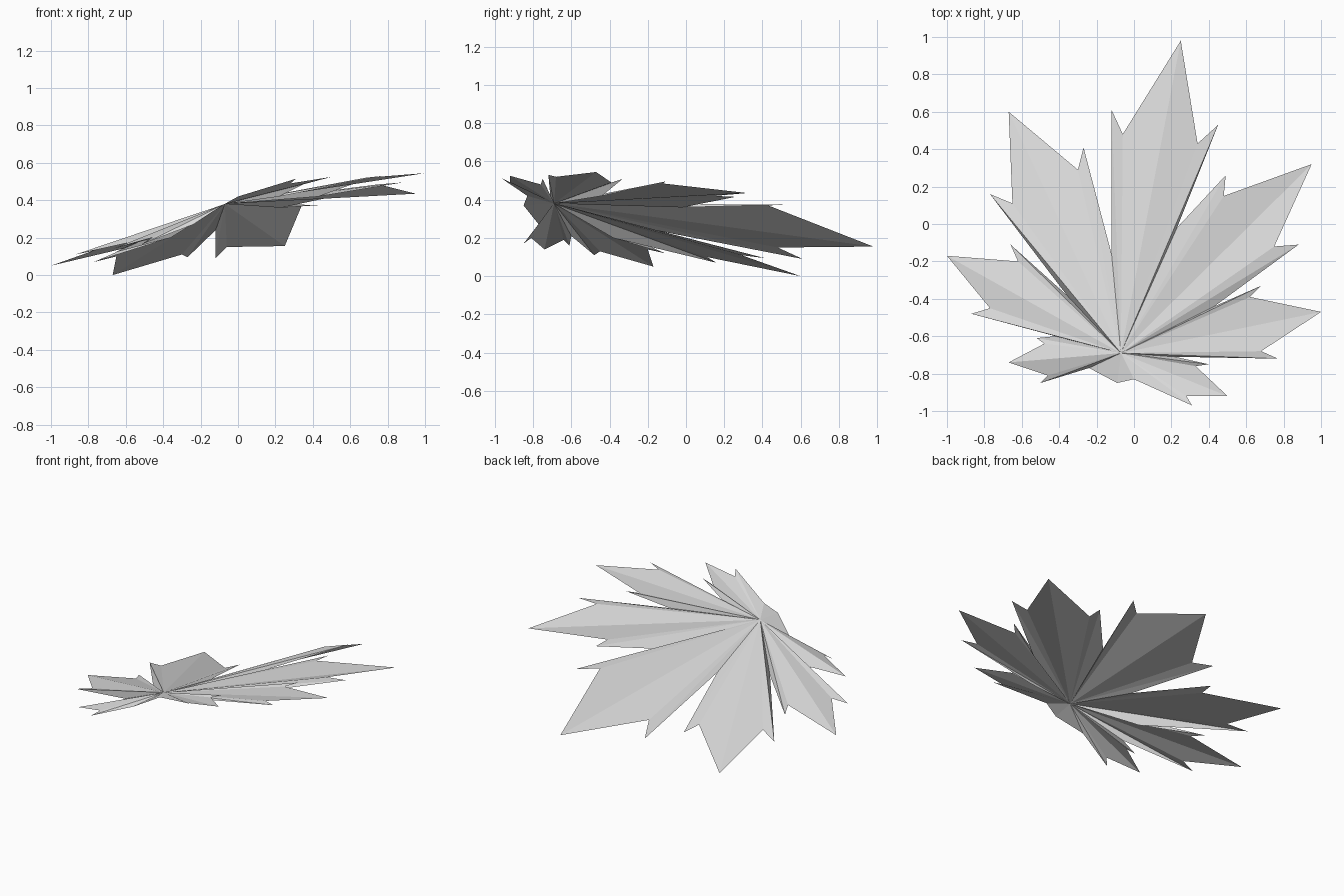
import bpy, bmesh

# One pale grey for the whole leaf
grey = bpy.data.materials.new("pale_grey")
grey.diffuse_color = (0.7, 0.7, 0.7, 1)

# Point where the stalk meets the blade; every fold radiates from here
HUB = (-0.07, -0.69, 0.38)

# Rim of each lobe, counter-clockwise: barb, notch, tip, notch, barb, valley
LOBES = [
    # lower right
    [(0.00, -0.83, 0.42), (0.31, -0.97, 0.515), (0.28, -0.92, 0.49), (0.50, -0.92, 0.525),
     (0.33, -0.76, 0.48), (0.40, -0.75, 0.51), (0.22, -0.71, 0.42)],
    # right
    [(0.77, -0.72, 0.53), (0.68, -0.68, 0.52), (1.00, -0.47, 0.545),
     (0.62, -0.39, 0.49), (0.68, -0.33, 0.51), (0.43, -0.44, 0.42)],
    # upper right
    [(0.88, -0.11, 0.495), (0.75, -0.12, 0.485), (0.95, 0.32, 0.435),
     (0.48, 0.15, 0.42), (0.49, 0.26, 0.415), (0.23, -0.02, 0.36)],
    # top
    [(0.45, 0.53, 0.375), (0.34, 0.43, 0.37), (0.25, 0.98, 0.155),
     (-0.06, 0.48, 0.15), (-0.12, 0.61, 0.09), (-0.12, -0.16, 0.24)],
    # upper left
    [(-0.27, 0.41, 0.095), (-0.30, 0.29, 0.11), (-0.67, 0.60, 0.0),
     (-0.65, 0.11, 0.10), (-0.77, 0.16, 0.07), (-0.36, -0.38, 0.20)],
    # left
    [(-0.66, -0.11, 0.12), (-0.62, -0.20, 0.14), (-1.00, -0.17, 0.05),
     (-0.77, -0.45, 0.13), (-0.87, -0.48, 0.11), (-0.42, -0.60, 0.21)],
    # lower left
    [(-0.52, -0.61, 0.16), (-0.48, -0.64, 0.19), (-0.67, -0.74, 0.14),
     (-0.46, -0.81, 0.20), (-0.50, -0.85, 0.17), (-0.24, -0.77, 0.27)],
    # base
    [(-0.09, -0.85, 0.37)],
]

# Pleated leaf blade: a fan of flat facets from the hub to the rim
bm = bmesh.new()
hub = bm.verts.new(HUB)
rim = [bm.verts.new(p) for lobe in LOBES for p in lobe]
for a, b in zip(rim, rim[1:] + rim[:1]):
    bm.faces.new((hub, a, b))

mesh = bpy.data.meshes.new("leaf_blade")
bm.to_mesh(mesh)
bm.free()
mesh.materials.append(grey)
leaf = bpy.data.objects.new("leaf_blade", mesh)
bpy.context.collection.objects.link(leaf)
